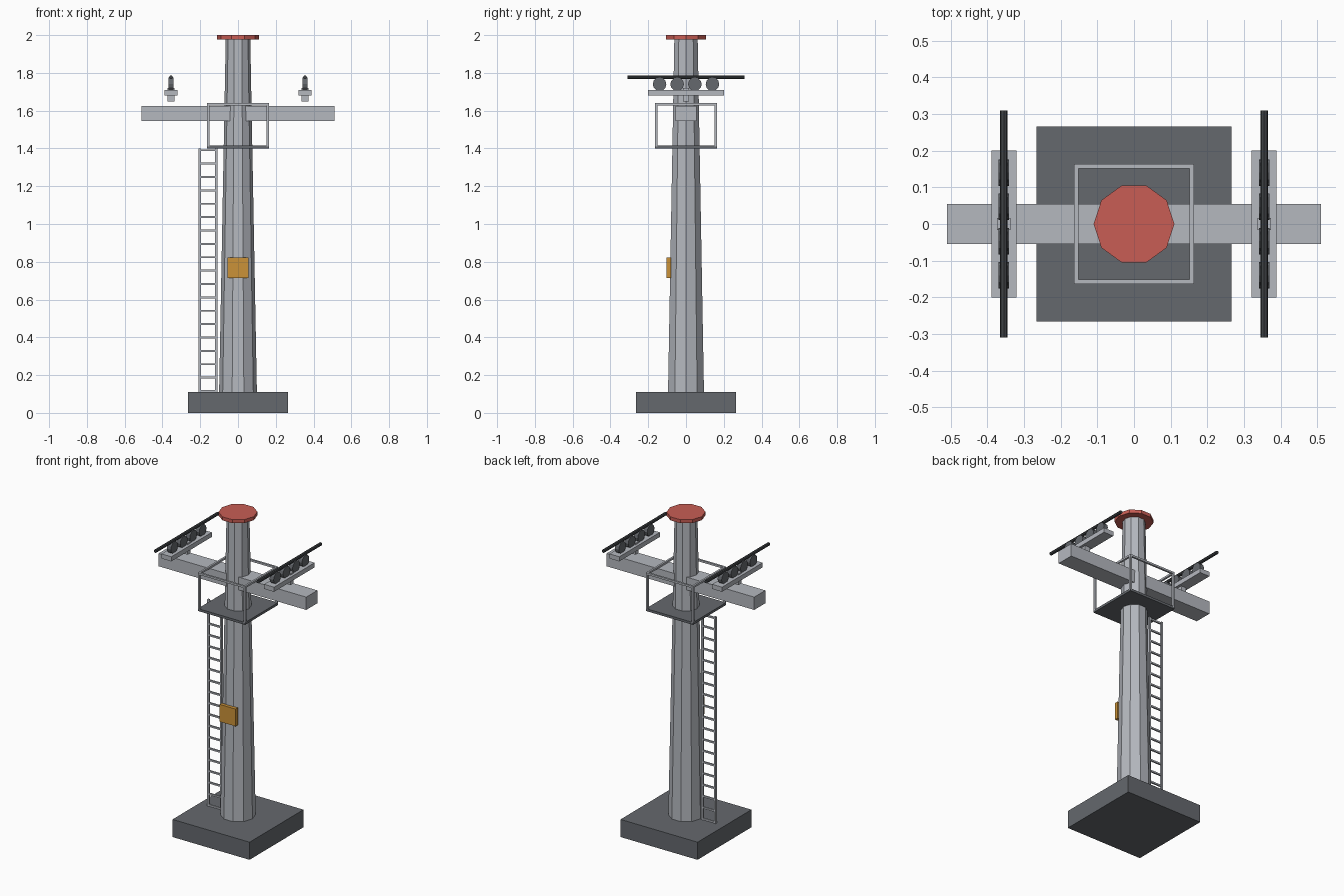
import bpy, math
from mathutils import Vector

cube = bpy.data.objects.get("Cube")
if cube:
    bpy.data.objects.remove(cube, do_unlink=True)


def material(name, rgb):
    m = bpy.data.materials.new(name)
    m.use_nodes = True
    m.diffuse_color = (*rgb, 1)
    m.node_tree.nodes["Principled BSDF"].inputs["Base Color"].default_value = (*rgb, 1)
    return m


STEEL = material("light steel", (0.46, 0.48, 0.52))
DARK = material("dark grey", (0.13, 0.14, 0.155))
CABLE = material("cable black", (0.05, 0.055, 0.06))
RED = material("warning red", (0.58, 0.11, 0.09))
AMBER = material("amber", (0.60, 0.29, 0.04))


def finish(name, mat):
    ob = bpy.context.object
    ob.name = ob.data.name = name
    ob.data.materials.append(mat)
    return ob


def box(name, lo, hi, mat):
    """Box between two opposite corners."""
    lo, hi = Vector(lo), Vector(hi)
    bpy.ops.mesh.primitive_cube_add(size=1, location=(lo + hi) / 2)
    bpy.context.object.scale = hi - lo
    bpy.ops.object.transform_apply(location=False, rotation=False)
    return finish(name, mat)


def cone(name, a, b, r1, r2, sides, mat, turn=0):
    """Tapered prism running from point a to point b."""
    a, b = Vector(a), Vector(b)
    bpy.ops.mesh.primitive_cone_add(vertices=sides, radius1=r1, radius2=r2,
                                    depth=(b - a).length, location=(a + b) / 2)
    ob = finish(name, mat)
    ob.rotation_euler = (b - a).to_track_quat('Z', 'Y').to_euler()
    if turn:
        ob.rotation_euler = (0, 0, turn)
    return ob


# Foundation, ten-sided tapered tower and cap
S = 0.266
box("foundation", (-S, -S, 0), (S, S, 0.11), DARK)
cone("tower", (0, 0, 0.11), (0, 0, 1.98), 0.1, 0.065, 10, STEEL, math.pi / 2)
cone("tower_cap", (0, 0, 1.978), (0, 0, 2), 0.11, 0.11, 10, RED, math.pi / 2)

# Cross arm and sign
box("cross_arm", (-0.51, -0.055, 1.545), (0.51, 0.055, 1.625), STEEL)
box("sign_plate", (-0.055, -0.102, 0.714), (0.055, -0.08, 0.822), AMBER)

# Platform with railing
P, R, T = 0.163, 0.157, 0.006
box("platform", (-P, -P, 1.4), (P, P, 1.415), DARK)
for s in (-1, 1):
    for t in (-1, 1):
        box("railing_post", (s * R - T, t * R - T, 1.41), (s * R + T, t * R + T, 1.64), STEEL)
    box("railing_side", (s * R - T, -R, 1.628), (s * R + T, R, 1.64), STEEL)
    box("railing_end", (-R, s * R - T, 1.628), (R, s * R + T, 1.64), STEEL)

# Ladder beside the tower
for x in (-0.203, -0.115):
    box("ladder_rail", (x - T, -T, 0.11), (x + T, T, 1.4), STEEL)
for i in range(19):
    z = 0.116 + i * 0.0708
    box("ladder_rung", (-0.203, -0.005, z - 0.005), (-0.115, 0.005, z + 0.005), STEEL)

# Roller assembly and cable over each end of the arm
for side, s in (("left", 1), ("right", -1)):
    x = s * 0.355
    box(side + "_roller_bracket", (x - 0.018, -0.015, 1.648), (x + 0.018, 0.015, 1.685), STEEL)
    box(side + "_roller_beam", (x - 0.034, -0.2, 1.681), (x + 0.034, 0.2, 1.71), STEEL)
    box(side + "_roller_pivot", (x - 0.018, -0.016, 1.705), (x + 0.018, 0.016, 1.72), STEEL)
    for y in (-0.14, -0.047, 0.047, 0.14):
        cone(side + "_roller", (x - 0.014, y, 1.74), (x + 0.014, y, 1.74), 0.036, 0.036, 12, DARK)
    cone(side + "_cable", (x, -0.31, 1.777), (x, 0.31, 1.777), 0.01, 0.01, 8, CABLE)
